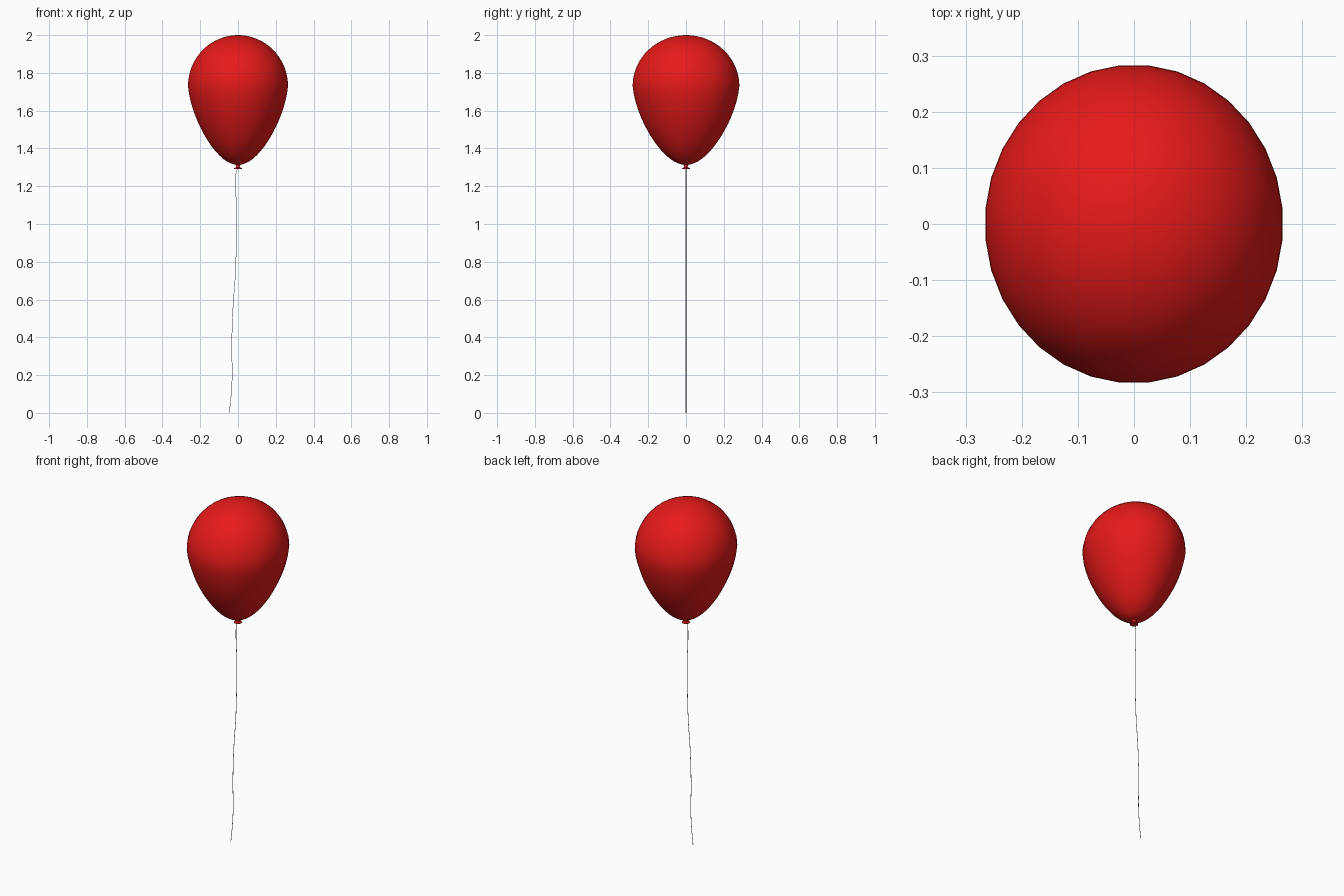
import bpy, bmesh
from math import sin, cos, pi, radians

if "Cube" in bpy.data.objects:
    bpy.data.objects.remove(bpy.data.objects["Cube"])

SEG = 32
RX, RY = 0.266, 0.284
Z_WIDE, Z_TOP, Z_LOW = 1.73, 2.0, 1.313


def material(name, color):
    m = bpy.data.materials.new(name)
    m.diffuse_color = color
    m.use_nodes = True
    m.node_tree.nodes["Principled BSDF"].inputs["Base Color"].default_value = m.diffuse_color
    return m


def lathe(name, profile, mat, sx=1.0, sy=1.0, angle=50):
    """Spin (radius, z) points about z; radius 0 makes a pole."""
    bm = bmesh.new()
    rings = []
    for r, z in profile:
        if r < 1e-6:
            rings.append([bm.verts.new((0, 0, z))] * SEG)
        else:
            turns = [2 * pi * (i + 0.5) / SEG for i in range(SEG)]
            rings.append([bm.verts.new((r * sx * cos(a), r * sy * sin(a), z)) for a in turns])
    for a, b in zip(rings, rings[1:]):
        for i in range(SEG):
            j = (i + 1) % SEG
            bm.faces.new(list(dict.fromkeys((a[i], a[j], b[j], b[i]))))
    bmesh.ops.recalc_face_normals(bm, faces=bm.faces)
    me = bpy.data.meshes.new(name)
    bm.to_mesh(me)
    bm.free()
    me.materials.append(mat)
    ob = bpy.data.objects.new(name, me)
    bpy.context.collection.objects.link(ob)
    bpy.context.view_layer.objects.active = ob
    ob.select_set(True)
    bpy.ops.object.shade_smooth_by_angle(angle=radians(angle))
    ob.select_set(False)
    return ob


red = material("balloon_red", (0.8, 0.01, 0.01, 1))

# Balloon: tapered lower half, round upper half
N = 16
body = []
for i in range(N + 1):
    t = pi / 2 * (1 - i / N)
    s = sin(t)
    r = cos(t) * (1 - 0.25 * s ** 1.2)
    body.append((r if i else 0, Z_WIDE - (Z_WIDE - Z_LOW) * s))
for i in range(1, N + 1):
    t = pi / 2 * i / N
    body.append((cos(t) if i < N else 0, Z_WIDE + (Z_TOP - Z_WIDE) * sin(t)))
lathe("balloon", body, red, RX, RY)

# Tied neck with flared lip
lathe("knot", [(0, 1.318), (0.016, 1.316), (0.009, 1.307), (0.010, 1.300),
               (0.021, 1.296), (0.022, 1.291), (0.016, 1.290), (0, 1.294)], red)

# Thin hanging string
path = [(0, 1.30), (-0.010, 1.27), (-0.013, 1.22), (-0.009, 1.1), (-0.009, 0.9),
        (-0.016, 0.7), (-0.024, 0.6), (-0.031, 0.45), (-0.033, 0.33),
        (-0.031, 0.2), (-0.036, 0.1), (-0.046, 0.0)]
cu = bpy.data.curves.new("string", 'CURVE')
cu.dimensions = '3D'
cu.bevel_depth = 0.0015
cu.bevel_resolution = 1
cu.resolution_u = 6
cu.use_fill_caps = True
sp = cu.splines.new('BEZIER')
sp.bezier_points.add(len(path) - 1)
for p, (x, z) in zip(sp.bezier_points, path):
    p.co = (x, 0, z)
    p.handle_left_type = p.handle_right_type = 'AUTO'
bpy.context.collection.objects.link(bpy.data.objects.new("string", cu))
